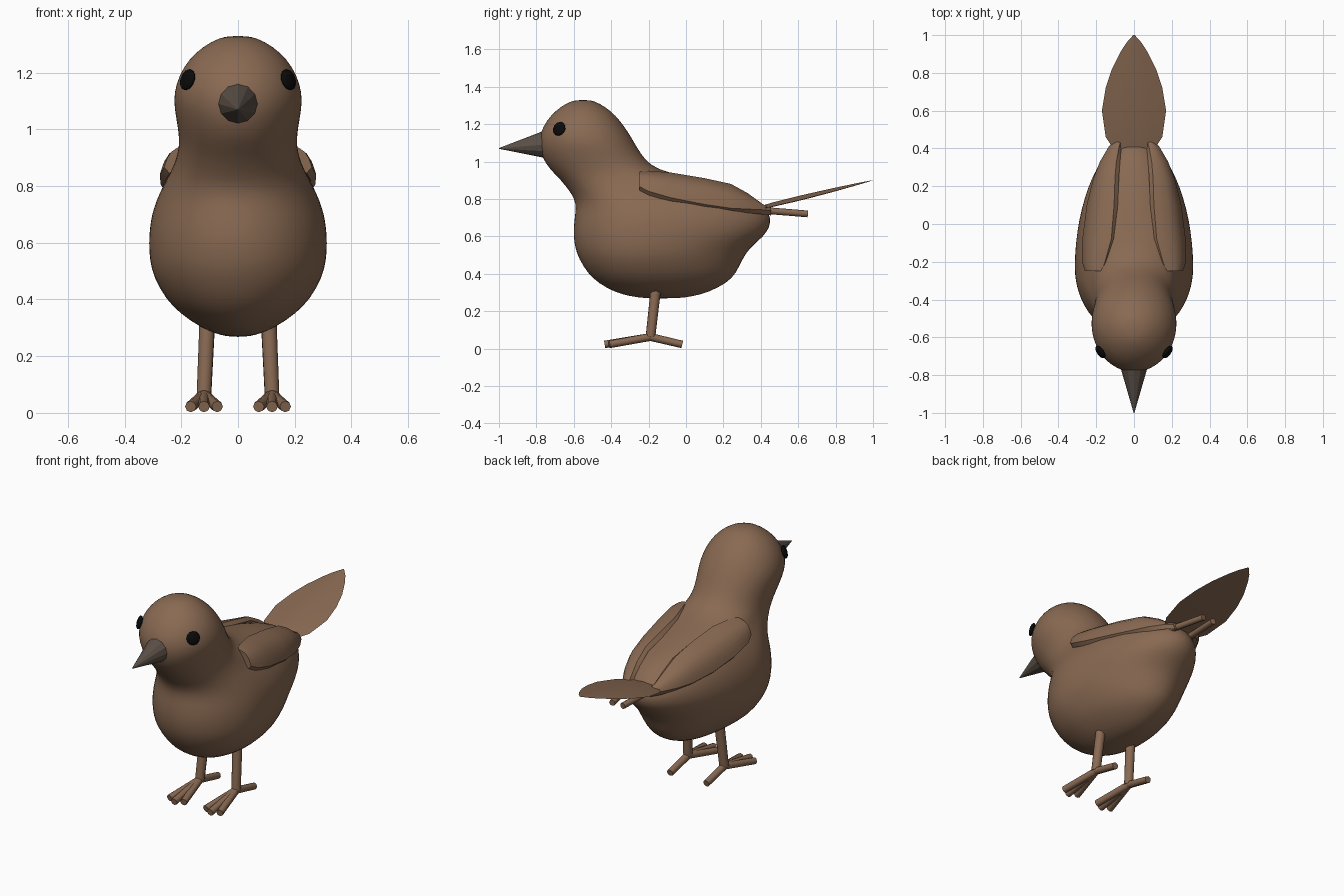
import bpy, bmesh, math
from mathutils import Vector

if "Cube" in bpy.data.objects:
    bpy.data.objects.remove(bpy.data.objects["Cube"])


def material(name, rgb):
    m = bpy.data.materials.new(name)
    m.diffuse_color = (*rgb, 1)
    m.use_nodes = True
    m.node_tree.nodes["Principled BSDF"].inputs["Base Color"].default_value = m.diffuse_color
    return m


BROWN = material("feather brown", (0.25, 0.143, 0.085))
GREY = material("beak grey", (0.105, 0.08, 0.063))
BLACK = material("eye black", (0.003, 0.003, 0.003))


def finish(name, bm, mat, angle=50, subdivide=0):
    bmesh.ops.recalc_face_normals(bm, faces=bm.faces[:])
    mesh = bpy.data.meshes.new(name)
    bm.to_mesh(mesh)
    bm.free()
    mesh.materials.append(mat)
    ob = bpy.data.objects.new(name, mesh)
    bpy.context.collection.objects.link(ob)
    if subdivide:
        ob.modifiers.new("smooth", 'SUBSURF').levels = subdivide
        ob.modifiers["smooth"].render_levels = subdivide
    if angle:
        bpy.ops.object.select_all(action='DESELECT')
        ob.select_set(True)
        bpy.context.view_layer.objects.active = ob
        bpy.ops.object.shade_smooth_by_angle(angle=math.radians(angle))
    return ob


def loft(name, rings, mat, angle=50, subdivide=0):
    bm = bmesh.new()
    vs = [[bm.verts.new(p) for p in r] for r in rings]
    n = len(vs[0])
    for a, b in zip(vs, vs[1:]):
        for i in range(n):
            bm.faces.new((a[i], a[(i + 1) % n], b[(i + 1) % n], b[i]))
    bm.faces.new(vs[0])
    bm.faces.new(vs[-1])
    return finish(name, bm, mat, angle, subdivide)


def rod(name, a, b, r1, r2, mat, sides=10, angle=50):
    a, b = Vector(a), Vector(b)
    q = (b - a).to_track_quat('Z', 'Y')
    ring = lambda c, r: [c + q @ Vector((r * math.cos(t), r * math.sin(t), 0))
                         for t in (math.tau * i / sides for i in range(sides))]
    return loft(name, [ring(a, r1), ring(b, r2)], mat, angle)


# Body and head: horizontal slices (height, front, widest point, back, half width)
slices = [
    (0.268, -0.22, -0.13, -0.04, 0.035), (0.28, -0.30, -0.15, 0.04, 0.08),
    (0.30, -0.38, -0.17, 0.12, 0.13), (0.35, -0.47, -0.20, 0.22, 0.205),
    (0.40, -0.525, -0.22, 0.27, 0.255), (0.48, -0.575, -0.23, 0.305, 0.30),
    (0.54, -0.595, -0.23, 0.345, 0.313), (0.60, -0.603, -0.23, 0.42, 0.316),
    (0.65, -0.602, -0.23, 0.452, 0.313), (0.70, -0.597, -0.23, 0.458, 0.305),
    (0.75, -0.59, -0.24, 0.43, 0.289), (0.80, -0.597, -0.27, 0.38, 0.266),
    (0.85, -0.63, -0.32, 0.29, 0.237), (0.90, -0.67, -0.38, 0.11, 0.217),
    (0.94, -0.71, -0.42, -0.10, 0.209), (0.98, -0.745, -0.46, -0.19, 0.209),
    (1.04, -0.778, -0.50, -0.24, 0.219), (1.10, -0.787, -0.53, -0.275, 0.229),
    (1.16, -0.778, -0.54, -0.31, 0.22), (1.22, -0.745, -0.55, -0.353, 0.193),
    (1.27, -0.70, -0.55, -0.40, 0.152), (1.31, -0.645, -0.55, -0.46, 0.095),
    (1.33, -0.59, -0.55, -0.51, 0.04),
]
rings = []
for z, front, mid, back, w in slices:
    ring = []
    for i in range(32):
        t = math.tau * i / 32
        reach = (back - mid) if math.sin(t) > 0 else (mid - front)
        ring.append((w * math.cos(t), mid + reach * math.sin(t), z))
    rings.append(ring)
loft("body", rings, BROWN, 80, 1)

# Beak
rod("beak", (0, -0.765, 1.09), (0, -1.0, 1.07), 0.07, 0.002, GREY, 12, 0)

# Tail: thin leaf with a shallow ridge (y, half width)
rings = []
for y, w in [(0.40, 0.11), (0.46, 0.15), (0.60, 0.17), (0.72, 0.15),
             (0.82, 0.117), (0.91, 0.072), (0.96, 0.04), (1.0, 0.004)]:
    z = 0.755 + (y - 0.40) * 0.242
    h = 0.012 * w / 0.17
    rings.append([(-w, y, z - h), (-w / 2, y, z + h * 0.2), (0, y, z + h),
                  (w / 2, y, z + h * 0.2), (w, y, z - h),
                  (w / 2, y, z - h * 1.2), (0, y, z - h), (-w / 2, y, z - h * 1.2)])
loft("tail", rings, BROWN, 40)

# Wing sections: y, inner x, inner z, outer x, outer z
wing = [(-0.248, 0.165, 0.94, 0.255, 0.86), (-0.20, 0.148, 0.945, 0.27, 0.835),
        (-0.08, 0.115, 0.935, 0.268, 0.80), (0.10, 0.10, 0.905, 0.245, 0.765),
        (0.24, 0.095, 0.875, 0.21, 0.745), (0.33, 0.088, 0.825, 0.175, 0.74),
        (0.41, 0.075, 0.765, 0.13, 0.735), (0.455, 0.06, 0.745, 0.09, 0.73)]

for side, s in (("left", -1), ("right", 1)):
    rings = []
    for y, xi, zi, xo, zo in wing:
        a, b = Vector((s * xi, y, zi)), Vector((s * xo, y, zo))
        d = b - a
        out = Vector((-d.z * s, 0, d.x * s)).normalized()
        bulge = 0.2 * d.length
        top = [a + d * t + out * (bulge * math.sin(math.pi * t) + 0.008)
               for t in (0, 0.15, 0.35, 0.55, 0.75, 0.9, 1)]
        under = [a + d * t - out * 0.02 for t in (1, 0.5, 0)]
        rings.append(top + under)
    loft(side + "_wing", rings, BROWN, 45)

    # Thin wing tip feather beneath the tail
    rod(side + "_wing_tip", (s * 0.07, 0.38, 0.742), (s * 0.035, 0.65, 0.72),
        0.018, 0.018, BROWN, 8)

    # Leg and toes
    ankle = (s * 0.12, -0.19, 0.062)
    rod(side + "_leg", (s * 0.108, -0.16, 0.33), ankle, 0.028, 0.026, BROWN, 12)
    for i, (dx, y) in enumerate([(-0.047, -0.41), (0, -0.435), (0.047, -0.41), (0, -0.02)]):
        rod(f"{side}_toe_{i + 1}", ankle, (s * 0.12 + dx, y, 0.022),
            0.021, 0.02, BROWN, 8)

    # Eye: flattened ball on the head surface
    bm = bmesh.new()
    bmesh.ops.create_uvsphere(bm, u_segments=12, v_segments=8, radius=0.039)
    eye = finish(side + "_eye", bm, BLACK, 60)
    eye.scale = (1, 1, 0.4)
    eye.location = (s * 0.178, -0.678, 1.175)
    eye.rotation_euler = Vector((s * 0.78, -0.55, 0.28)).to_track_quat('Z', 'Y').to_euler()
